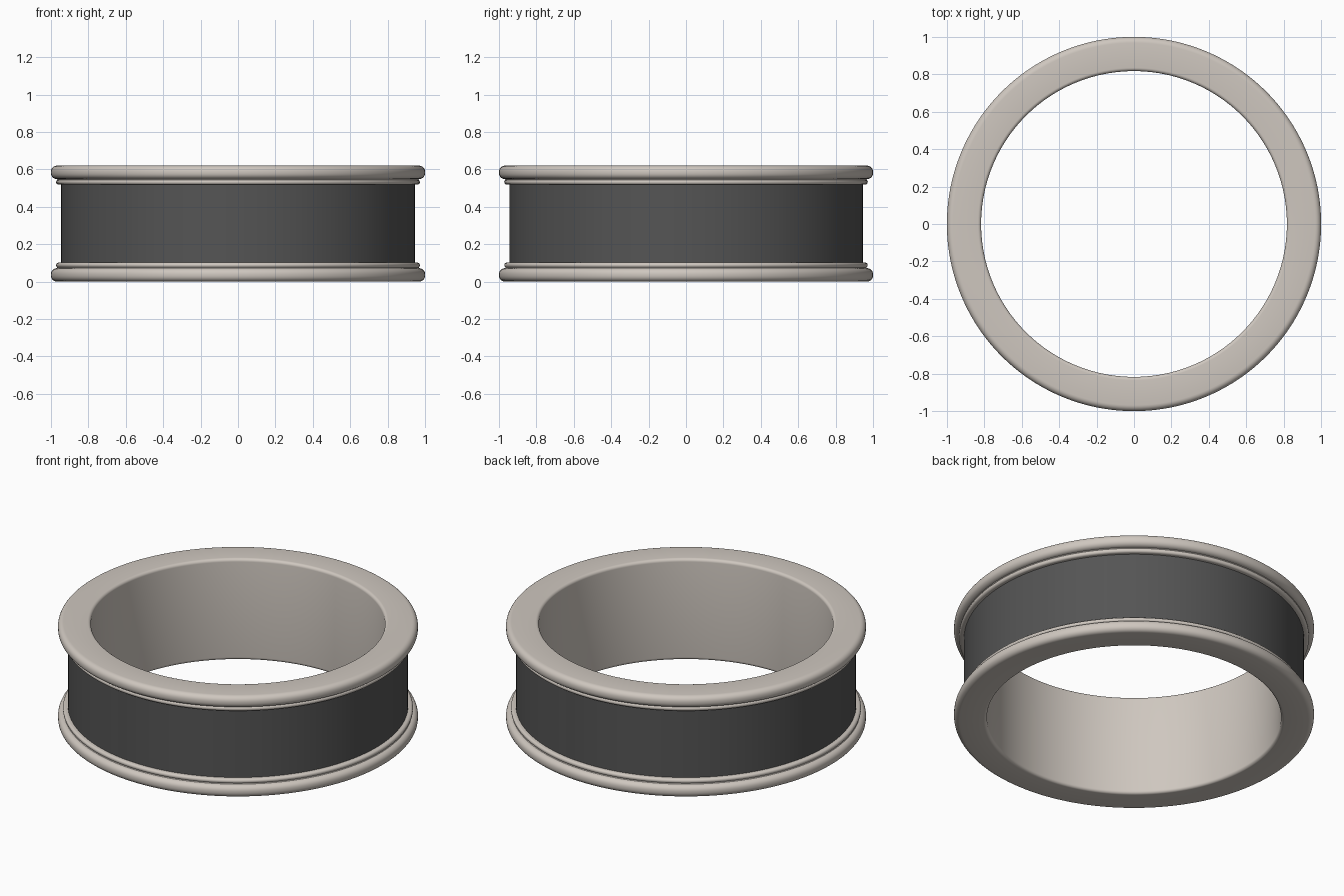
import bpy, bmesh, math

if "Cube" in bpy.data.objects:
    bpy.data.objects.remove(bpy.data.objects["Cube"])

SEGMENTS = 160
HEIGHT = 0.62


def arc(r, z, radius, start, end, steps=6):
    """Rounded corner of a profile, angles in degrees."""
    angles = [math.radians(start + (end - start) * i / steps) for i in range(steps + 1)]
    return [(r + radius * math.cos(a), z + radius * math.sin(a)) for a in angles]


def lathe(name, profile, colour):
    """Revolve a closed (radius, z) profile around the z axis."""
    bm = bmesh.new()
    rings = []
    for i in range(SEGMENTS):
        a = 2 * math.pi * i / SEGMENTS
        rings.append([bm.verts.new((r * math.cos(a), r * math.sin(a), z)) for r, z in profile])
    n = len(profile)
    for i in range(SEGMENTS):
        a, b = rings[i], rings[(i + 1) % SEGMENTS]
        for j in range(n):
            k = (j + 1) % n
            bm.faces.new((a[j], b[j], b[k], a[k]))
    bmesh.ops.recalc_face_normals(bm, faces=bm.faces)
    mesh = bpy.data.meshes.new(name)
    bm.to_mesh(mesh)
    bm.free()
    obj = bpy.data.objects.new(name, mesh)
    bpy.context.collection.objects.link(obj)
    mat = bpy.data.materials.new(name + "_colour")
    mat.diffuse_color = colour
    mat.use_nodes = True
    mat.node_tree.nodes["Principled BSDF"].inputs["Base Color"].default_value = mat.diffuse_color
    mesh.materials.append(mat)
    bpy.ops.object.select_all(action='DESELECT')
    obj.select_set(True)
    bpy.context.view_layer.objects.active = obj
    bpy.ops.object.shade_smooth_by_angle(angle=math.radians(35))
    return obj


# Metal ring: lower half profile from inner wall to the groove, then mirrored
lower = (arc(0.835, 0.018, 0.018, 180, 270)       # eased inner edge
         + arc(0.968, 0.032, 0.032, -90, 0)       # rounded flange
         + arc(0.968, 0.040, 0.032, 0, 90)
         + arc(0.958, 0.088, 0.014, -60, 90)      # small stepped bead
         + [(0.925, 0.102)])
upper = [(r, HEIGHT - z) for r, z in reversed(lower)]
lathe("metal_ring", lower + upper, (0.62, 0.57, 0.52, 1))

# Dark inlay band seated in the groove
lathe("dark_band", [(0.925, 0.1), (0.945, 0.1), (0.945, 0.52), (0.925, 0.52)],
      (0.09, 0.09, 0.09, 1))
